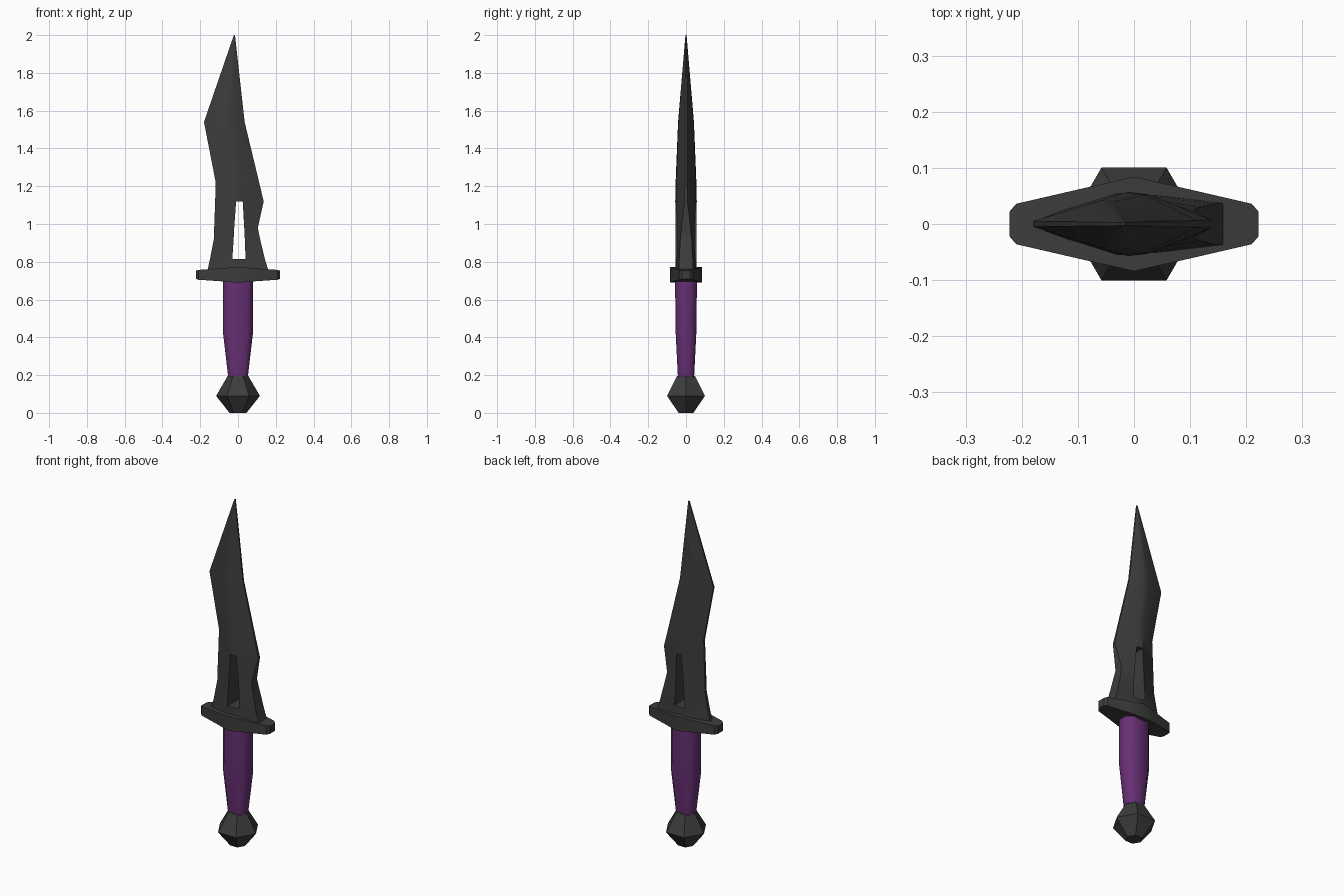
import bpy, bmesh, math

old = bpy.data.objects.get("Cube")
if old:
    bpy.data.objects.remove(old, do_unlink=True)


def material(name, colour):
    m = bpy.data.materials.new(name)
    m.use_nodes = True
    m.diffuse_color = colour
    m.node_tree.nodes["Principled BSDF"].inputs["Base Color"].default_value = colour
    return m


steel = material("dark steel", (0.045, 0.045, 0.045, 1))
purple = material("purple grip", (0.135, 0.029, 0.175, 1))


def finish(bm, name, mat, angle=30):
    bmesh.ops.remove_doubles(bm, verts=bm.verts, dist=0.0005)
    bmesh.ops.recalc_face_normals(bm, faces=bm.faces)
    mesh = bpy.data.meshes.new(name)
    bm.to_mesh(mesh)
    bm.free()
    mesh.materials.append(mat)
    ob = bpy.data.objects.new(name, mesh)
    bpy.context.collection.objects.link(ob)
    bpy.ops.object.select_all(action='DESELECT')
    ob.select_set(True)
    bpy.context.view_layer.objects.active = ob
    bpy.ops.object.shade_smooth_by_angle(angle=math.radians(angle))
    return ob


def loft(name, rings, mat, angle=30):
    """Skin a list of equal-length point rings and cap both ends."""
    bm = bmesh.new()
    rows = [[bm.verts.new(p) for p in ring] for ring in rings]
    n = len(rows[0])
    for a, b in zip(rows, rows[1:]):
        for i in range(n):
            j = (i + 1) % n
            bm.faces.new((a[i], a[j], b[j], b[i]))
    bm.faces.new(rows[0])
    bm.faces.new(rows[-1])
    return finish(bm, name, mat, angle)


# Pommel: six-sided faceted knob
def hexagon(r, z):
    return [(r * math.cos(k * math.pi / 3), r * math.sin(k * math.pi / 3), z)
            for k in range(6)]


loft("pommel", [hexagon(r, z) for r, z in
                [(0.045, 0), (0.116, 0.09), (0.055, 0.195)]], steel)


# Grip: flattened octagon that narrows toward the pommel
def octagon(hx, hy, z):
    quarter = [(hx, hy * 0.45), (hx * 0.62, hy)]
    half = quarter + [(-x, y) for x, y in reversed(quarter)]
    return [(x, y, z) for x, y in half + [(-x, -y) for x, y in half]]


loft("grip", [octagon(*s) for s in
              [(0.052, 0.043, 0.19), (0.08, 0.055, 0.43), (0.08, 0.058, 0.71)]],
     purple, 50)

# Crossguard: rectangular section, thick in the middle, chamfered ends
stations = [(0.222, 0.022, 0.022), (0.21, 0.036, 0.026), (0.08, 0.066, 0.035)]
stations = ([(-x, y, h) for x, y, h in stations] + [(0, 0.084, 0.042)]
            + stations[::-1])
loft("crossguard", [[(x, -y, 0.731 - h), (x, y, 0.731 - h),
                     (x, y, 0.731 + h), (x, -y, 0.731 + h)]
                    for x, y, h in stations], steel)

# Blade: each row is height, four x positions, four half thicknesses
rows = [
    (0.74, (-0.165, -0.03, 0.045, 0.165), (0.012, 0.055, 0.052, 0.037)),
    (0.815, (-0.148, -0.03, 0.04, 0.142), (0.010, 0.055, 0.048, 0.036)),
    (0.92, (-0.128, -0.023, 0.036, 0.117), (0.008, 0.055, 0.044, 0.030)),
    (0.98, (-0.126, -0.02, 0.033, 0.105), (0.008, 0.055, 0.044, 0.024)),
    (1.12, (-0.121, -0.01, 0.025, 0.136), (0.007, 0.057, 0.053, 0.008)),
    (1.22, (-0.118, -0.02, 0.02, 0.112), (0.006, 0.055, 0.052, 0.006)),
    (1.54, (-0.18, -0.06, -0.035, 0.035), (0.005, 0.042, 0.040, 0.005)),
    (2.0, (-0.022, -0.02, -0.018, -0.016), (0.003, 0.003, 0.003, 0.003)),
]
bm = bmesh.new()
front, back = ([[bm.verts.new((x, side * t, z)) for x, t in zip(xs, ts)]
                for z, xs, ts in rows] for side in (-1, 1))
# The slot is the middle column between the second and fifth rows
cells = [(r, c) for r in range(len(rows) - 1) for c in range(3)
         if not (c == 1 and 1 <= r <= 3)]
edges = {}
for r, c in cells:
    loop = [(r, c), (r, c + 1), (r + 1, c + 1), (r + 1, c)]
    for layer in (front, back):
        bm.faces.new([layer[i][j] for i, j in loop])
    for a, b in zip(loop, loop[1:] + loop[:1]):
        edges.setdefault(frozenset((a, b)), []).append((a, b))
# Close the outer rim and the slot walls
for used in edges.values():
    if len(used) == 1:
        (i, j), (k, l) = used[0]
        bm.faces.new((front[i][j], front[k][l], back[k][l], back[i][j]))
finish(bm, "blade", steel)
